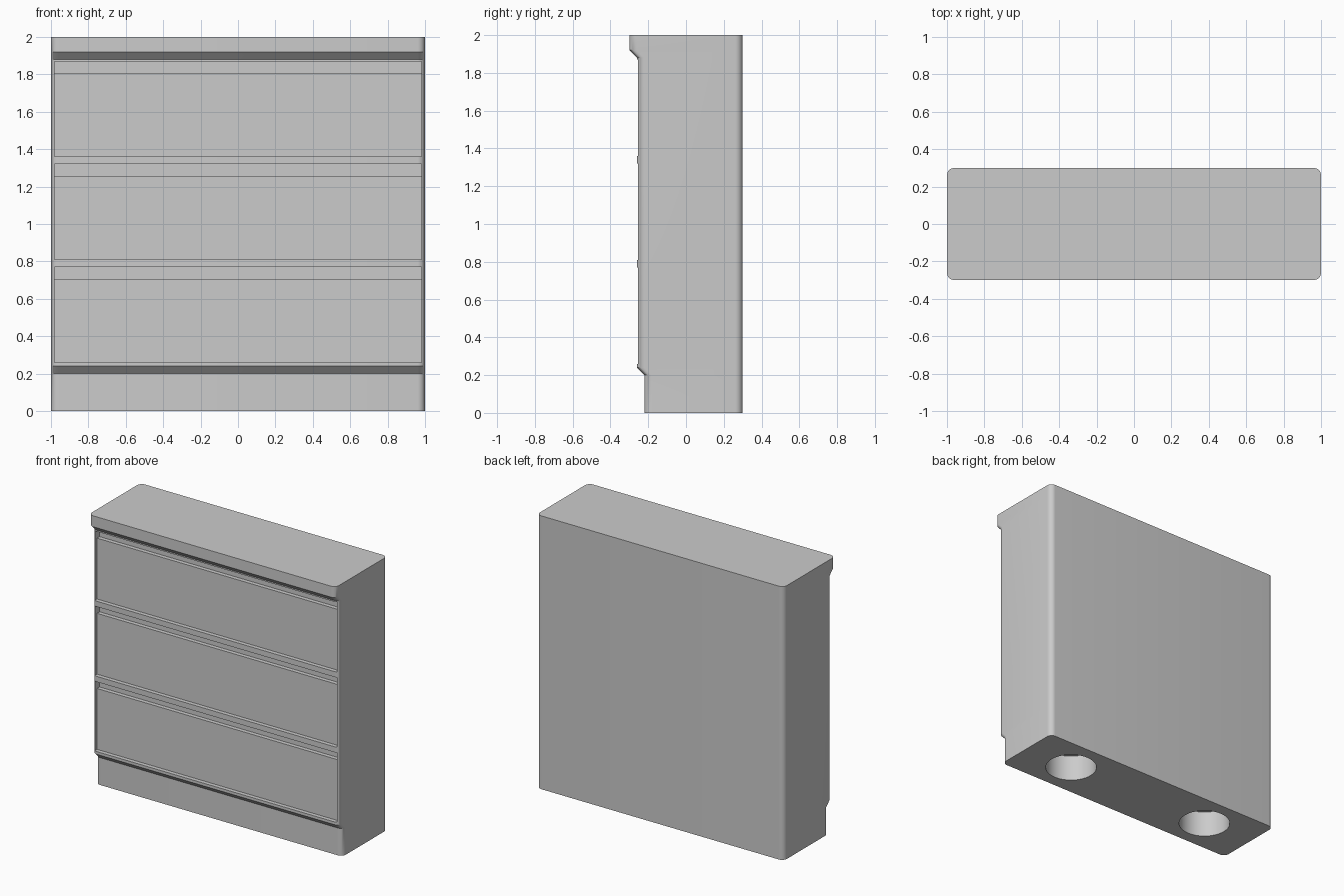
import bpy
import bmesh
from math import sin, cos, pi, radians

cube = bpy.data.objects.get("Cube")
if cube:
    bpy.data.objects.remove(cube, do_unlink=True)

grey = bpy.data.materials.new("plain_grey")
grey.use_nodes = True
GREY = (0.6, 0.6, 0.6, 1)
grey.diffuse_color = GREY
grey.node_tree.nodes["Principled BSDF"].inputs["Base Color"].default_value = GREY

BACK, RADIUS, STEPS = 0.30, 0.04, 8


def outline(front):
    """Rounded rectangle from the given front line to the back."""
    pts = []
    corners = [(1, BACK), (-1, BACK), (-1, front), (1, front)]
    for k, (x, y) in enumerate(corners):
        cx = x - RADIUS if x > 0 else x + RADIUS
        cy = y - RADIUS if y > 0 else y + RADIUS
        for i in range(STEPS + 1):
            a = (k + i / STEPS) * pi / 2
            pts.append((cx + RADIUS * cos(a), cy + RADIUS * sin(a)))
    return pts


def cut(body, cutter):
    mod = body.modifiers.new("cut", 'BOOLEAN')
    mod.operation, mod.solver, mod.object = 'DIFFERENCE', 'EXACT', cutter
    bpy.context.view_layer.objects.active = body
    bpy.ops.object.modifier_apply(modifier=mod.name)
    bpy.data.objects.remove(cutter, do_unlink=True)


def recess(z0, z1, back):
    """Box cutter reaching from in front of the cabinet to the given depth."""
    front = -0.5
    bpy.ops.mesh.primitive_cube_add(size=1, location=(0, (front + back) / 2, (z0 + z1) / 2))
    box = bpy.context.object
    box.name = "recess_cutter"
    box.scale = (1.96, back - front, z1 - z0)
    box.hide_render = True
    return box


# Cabinet body: lofted outlines give the plinth, flared front and overhanging top
levels = [(0, -0.22), (0.20, -0.22), (0.24, -0.26), (1.88, -0.26), (1.92, -0.30), (2, -0.30)]
bm = bmesh.new()
rings = [[bm.verts.new((x, y, z)) for x, y in outline(f)] for z, f in levels]
for low, high in zip(rings, rings[1:]):
    n = len(low)
    for i in range(n):
        j = (i + 1) % n
        bm.faces.new((low[i], low[j], high[j], high[i]))
bm.faces.new(rings[0][::-1])
bm.faces.new(rings[-1])
mesh = bpy.data.meshes.new("cabinet_body")
bm.to_mesh(mesh)
bm.free()
body = bpy.data.objects.new("cabinet_body", mesh)
bpy.context.collection.objects.link(body)
mesh.materials.append(grey)

# Three sunken drawer fronts, each with a deeper finger groove along its top
for base in (0.26, 0.81, 1.36):
    cut(body, recess(base, base + 0.51, -0.23))
    cut(body, recess(base + 0.445, base + 0.51, -0.20))

# Two round blind holes in the underside
for x in (-0.6, 0.6):
    bpy.ops.mesh.primitive_cylinder_add(vertices=48, radius=0.175, depth=0.4, location=(x, 0.04, -0.01))
    bpy.context.object.hide_render = True
    cut(body, bpy.context.object)

bpy.ops.object.select_all(action='DESELECT')
body.select_set(True)
bpy.context.view_layer.objects.active = body
bpy.ops.object.shade_smooth_by_angle(angle=radians(30))
